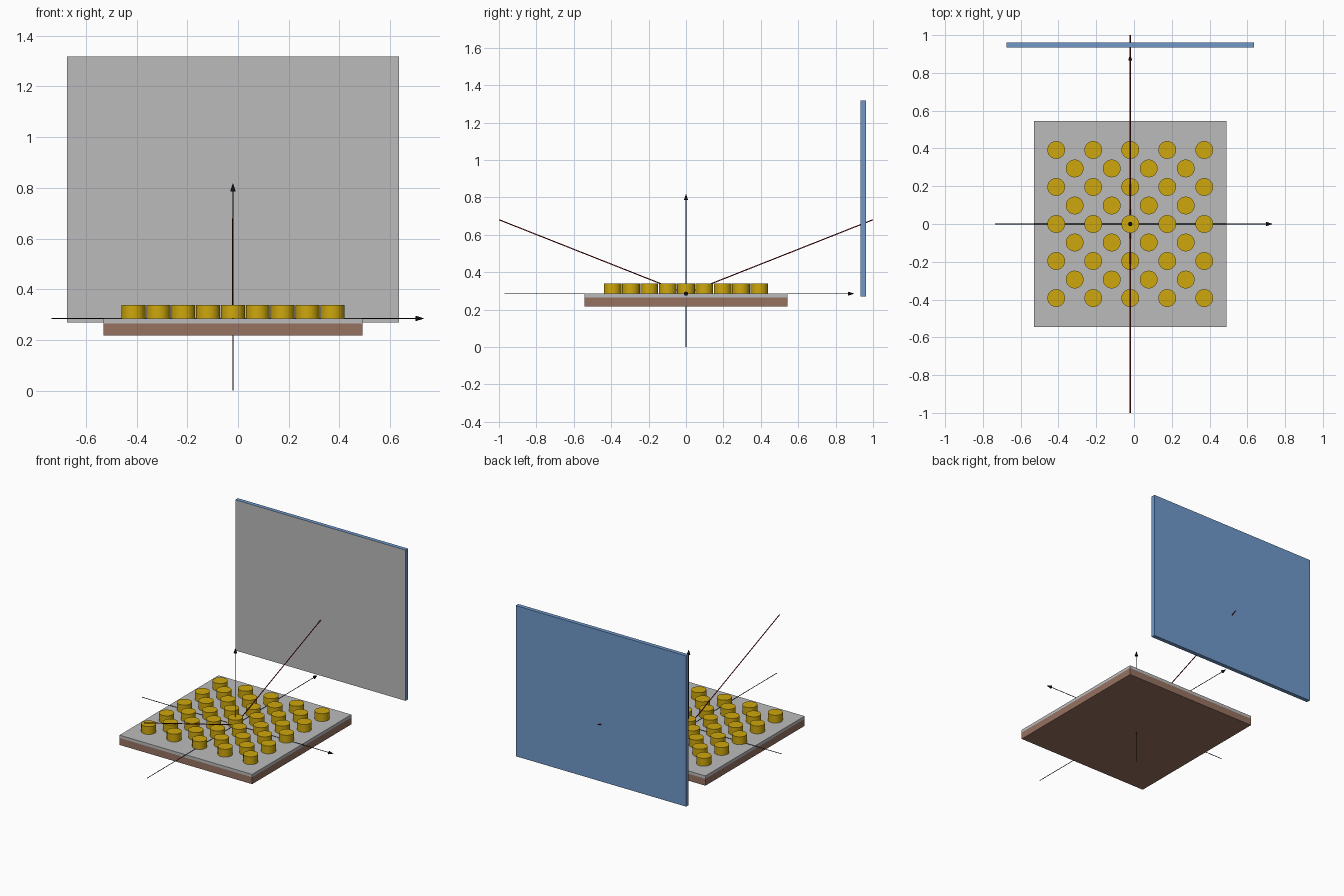
import bpy, bmesh, math
from mathutils import Vector

if "Cube" in bpy.data.objects:
    bpy.data.objects.remove(bpy.data.objects["Cube"])


def mat(name, rgb):
    m = bpy.data.materials.new(name)
    m.diffuse_color = (*rgb, 1)
    m.use_nodes = True
    m.node_tree.nodes["Principled BSDF"].inputs["Base Color"].default_value = m.diffuse_color
    return m


GREY = mat("grey", (0.50, 0.50, 0.50))
BLUE = mat("blue", (0.16, 0.32, 0.60))
BROWN = mat("brown", (0.31, 0.17, 0.12))
GOLD = mat("gold", (0.62, 0.39, 0.004))
RED = mat("dark red", (0.25, 0.01, 0.01))
BLACK = mat("black", (0.005, 0.005, 0.005))

CX, TOP = -0.02, 0.285          # common origin of axes and beams
ORIGIN = Vector((CX, 0, TOP))


def finish(bm, name, *mats):
    me = bpy.data.meshes.new(name)
    bm.to_mesh(me)
    bm.free()
    ob = bpy.data.objects.new(name, me)
    bpy.context.collection.objects.link(ob)
    for m in mats:
        me.materials.append(m)
    return ob


def box(name, lo, hi, *mats):
    bm = bmesh.new()
    bmesh.ops.create_cube(bm, size=1)
    for v in bm.verts:
        v.co = [lo[i] + (v.co[i] + 0.5) * (hi[i] - lo[i]) for i in range(3)]
    return finish(bm, name, *mats)


def rod(name, a, b, r1, r2, m, sides=12):
    a, b = Vector(a), Vector(b)
    bm = bmesh.new()
    bmesh.ops.create_cone(bm, cap_ends=True, segments=sides, radius1=r1,
                          radius2=r2, depth=(b - a).length)
    rot = (b - a).to_track_quat('Z', 'Y').to_matrix().to_4x4()
    bm.transform(rot)
    bmesh.ops.translate(bm, verts=bm.verts, vec=(a + b) / 2)
    for f in bm.faces:
        f.smooth = len(f.verts) <= 4
    for e in bm.edges:
        e.smooth = e.calc_face_angle(0) < math.radians(40)
    return finish(bm, name, m)


# layered base
box("substrate", (CX - 0.51, -0.544, 0.217), (CX + 0.51, 0.544, 0.265), BROWN)
box("top_layer", (CX - 0.51, -0.544, 0.265), (CX + 0.51, 0.544, 0.285), GREY)

# staggered grid of discs
P = 0.098
for i in range(-4, 5):
    for j in range(-4, 5):
        if i % 2 == j % 2:
            x, y = CX + i * P, j * P
            rod("disc", (x, y, TOP), (x, y, 0.339), 0.047, 0.047, GOLD, 32)

# upright screen, grey on the side facing the base
screen = box("screen", (CX - 0.655, 0.934, 0.27), (CX + 0.655, 0.962, 1.317),
             BLUE, GREY)
for f in screen.data.polygons:
    f.material_index = 1 if f.normal.y < -0.5 else 0

# coordinate axes with arrowheads: direction, length back, length forward
for name, d, back, fwd in (("x", (1, 0, 0), 0.715, 0.755),
                           ("y", (0, 1, 0), 0.97, 0.90),
                           ("z", (0, 0, 1), 0.285, 0.535)):
    d = Vector(d)
    neck = ORIGIN + d * (fwd - 0.035)
    rod(name + "_axis", ORIGIN - d * back, neck, 0.002, 0.002, BLACK)
    rod(name + "_arrowhead", neck, ORIGIN + d * fwd, 0.011, 0.0, BLACK, 16)

# incoming and reflected beams
for s, name in ((-1, "incoming_beam"), (1, "reflected_beam")):
    rod(name, ORIGIN, (CX, s * 0.999, 0.68), 0.003, 0.003, RED)
